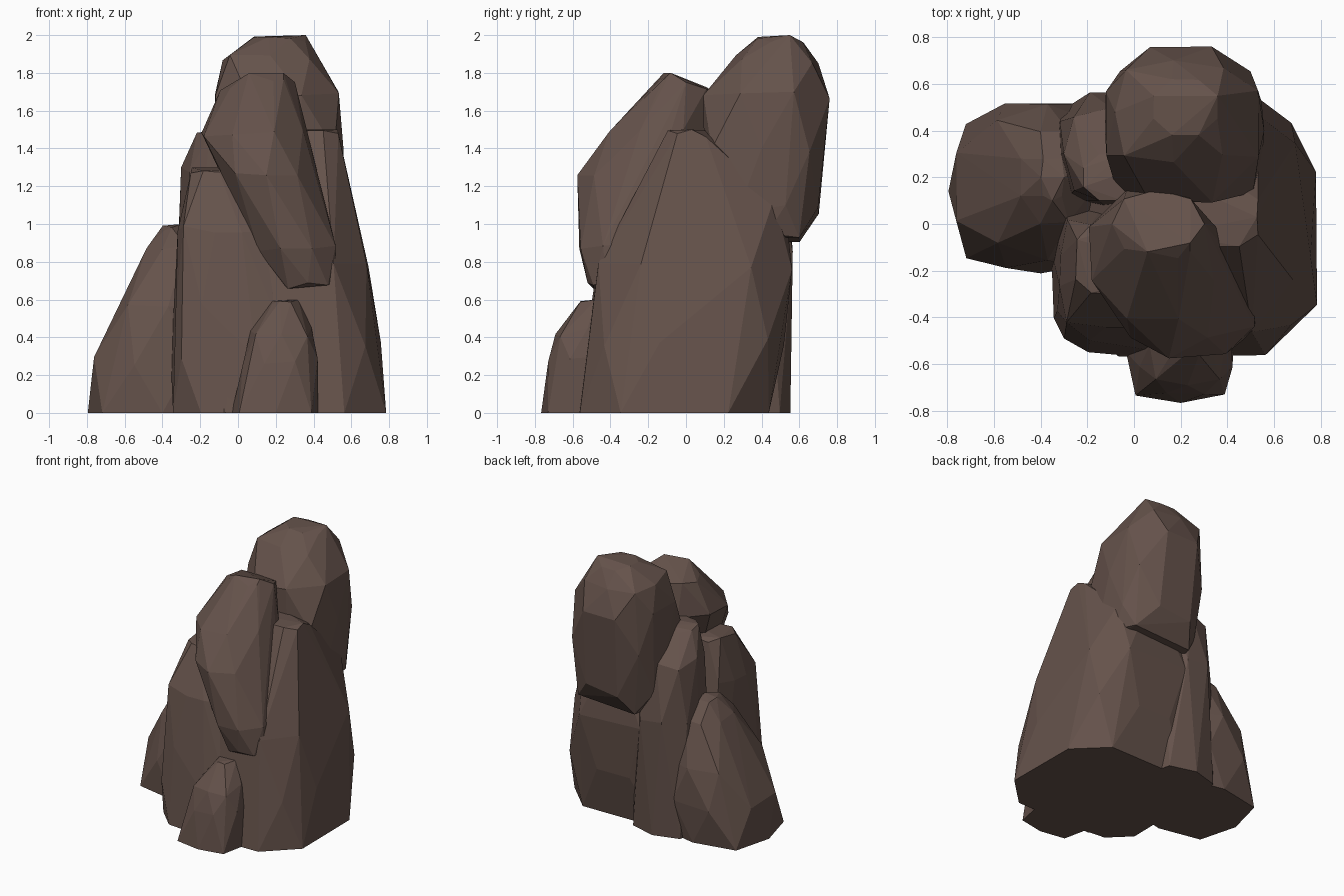
import bpy
import bmesh
import math
import random

default_cube = bpy.data.objects.get("Cube")
if default_cube:
    bpy.data.objects.remove(default_cube, do_unlink=True)

# One brown stone colour for the whole formation
STONE = (.13, .085, .07, 1)
stone = bpy.data.materials.new("brown_stone")
stone.use_nodes = True
stone.diffuse_color = STONE
for node in stone.node_tree.nodes:
    if node.type == "BSDF_PRINCIPLED":
        node.inputs["Base Color"].default_value = STONE
        node.inputs["Roughness"].default_value = .9

rng = random.Random(4)


def ring(level, sides, boxiness, stagger):
    """Rough rounded-box outline for a level: height, centre and half sizes."""
    height, centre_x, centre_y, half_x, half_y = level
    for side in range(sides):
        angle = math.tau * (side + stagger) / sides
        across, along = math.cos(angle), math.sin(angle)
        reach = (abs(across) ** boxiness + abs(along) ** boxiness) ** (-1 / boxiness)
        reach *= rng.uniform(.97, 1.02)
        # Uneven heights break up the horizontal bands; the ground ring stays flat
        drop = rng.uniform(0, .05) if height and side else 0
        yield (centre_x + half_x * reach * across,
               centre_y + half_y * reach * along,
               height - drop)


def rock(name, levels, sides=8, boxiness=3):
    """Build a faceted boulder as the convex hull of staggered outlines."""
    bm = bmesh.new()
    for index, level in enumerate(levels):
        for corner in ring(level, sides, boxiness, stagger=index % 2 / 2):
            bm.verts.new(corner)
    hull = bmesh.ops.convex_hull(bm, input=bm.verts[:], use_existing_faces=False)
    # Remove the points that ended up inside the boulder
    inside = {item for item in hull["geom_interior"] + hull["geom_unused"]
              if isinstance(item, bmesh.types.BMVert)}
    bmesh.ops.delete(bm, geom=list(inside), context="VERTS")
    # Merge almost flat neighbours into broad facets
    bmesh.ops.dissolve_limit(bm, angle_limit=math.radians(4),
                             verts=bm.verts[:], edges=bm.edges[:])
    bmesh.ops.recalc_face_normals(bm, faces=bm.faces[:])
    mesh = bpy.data.meshes.new(name)
    bm.to_mesh(mesh)
    bm.free()
    mesh.materials.append(stone)
    boulder = bpy.data.objects.new(name, mesh)
    bpy.context.scene.collection.objects.link(boulder)


# Broad core with the sloping flank on the +x side
rock("main_core", [
    (0, .25, -.06, .55, .51),
    (.4, .25, 0, .5, .51),
    (.8, .25, .05, .44, .51),
    (1.15, .25, .14, .33, .38),
    (1.5, .35, .03, .18, .13),
], sides=12, boxiness=5)

# Pointed buttress at the front
rock("front_buttress", [
    (0, 0, -.2, .35, .36),
    (.3, 0, -.2, .35, .34),
    (.6, 0, -.2, .33, .3),
    (1, -.05, -.2, .27, .25),
    (1.3, -.1, -.15, .15, .15),
], sides=12, boxiness=5)

# Narrow pillar between the side boulder and the summit
rock("rear_pillar", [
    (0, -.1, .3, .25, .25),
    (.9, -.1, .35, .22, .22),
    (1.3, -.1, .3, .2, .2),
    (1.5, -.1, .2, .12, .1),
])

# Low boulder leaning on the -x side
rock("side_boulder", [
    (0, -.4, .14, .4, .36),
    (.3, -.4, .16, .37, .36),
    (.6, -.37, .18, .27, .33),
    (.9, -.34, .2, .15, .2),
    (1, -.35, .2, .05, .1),
])

# Small stone at the foot of the front
rock("foot_stone", [
    (0, .2, -.55, .23, .22),
    (.3, .22, -.53, .2, .2),
    (.45, .23, -.52, .16, .17),
    (.6, .25, -.5, .07, .06),
], boxiness=4)

# Tall slab overhanging the front
rock("front_slab", [
    (.7, .37, -.42, .15, .1),
    (.9, .31, -.35, .22, .23),
    (1.3, .15, -.25, .23, .33),
    (1.5, .08, -.13, .29, .3),
    (1.75, .1, 0, .2, .15),
    (1.8, .15, -.1, .1, .05),
], boxiness=2)

# Summit boulder overhanging the back
rock("summit_boulder", [
    (.95, .25, .43, .28, .2),
    (1.1, .22, .4, .33, .31),
    (1.4, .22, .4, .34, .31),
    (1.7, .2, .43, .33, .34),
    (1.9, .17, .48, .25, .22),
    (2, .22, .5, .14, .12),
], boxiness=4)
